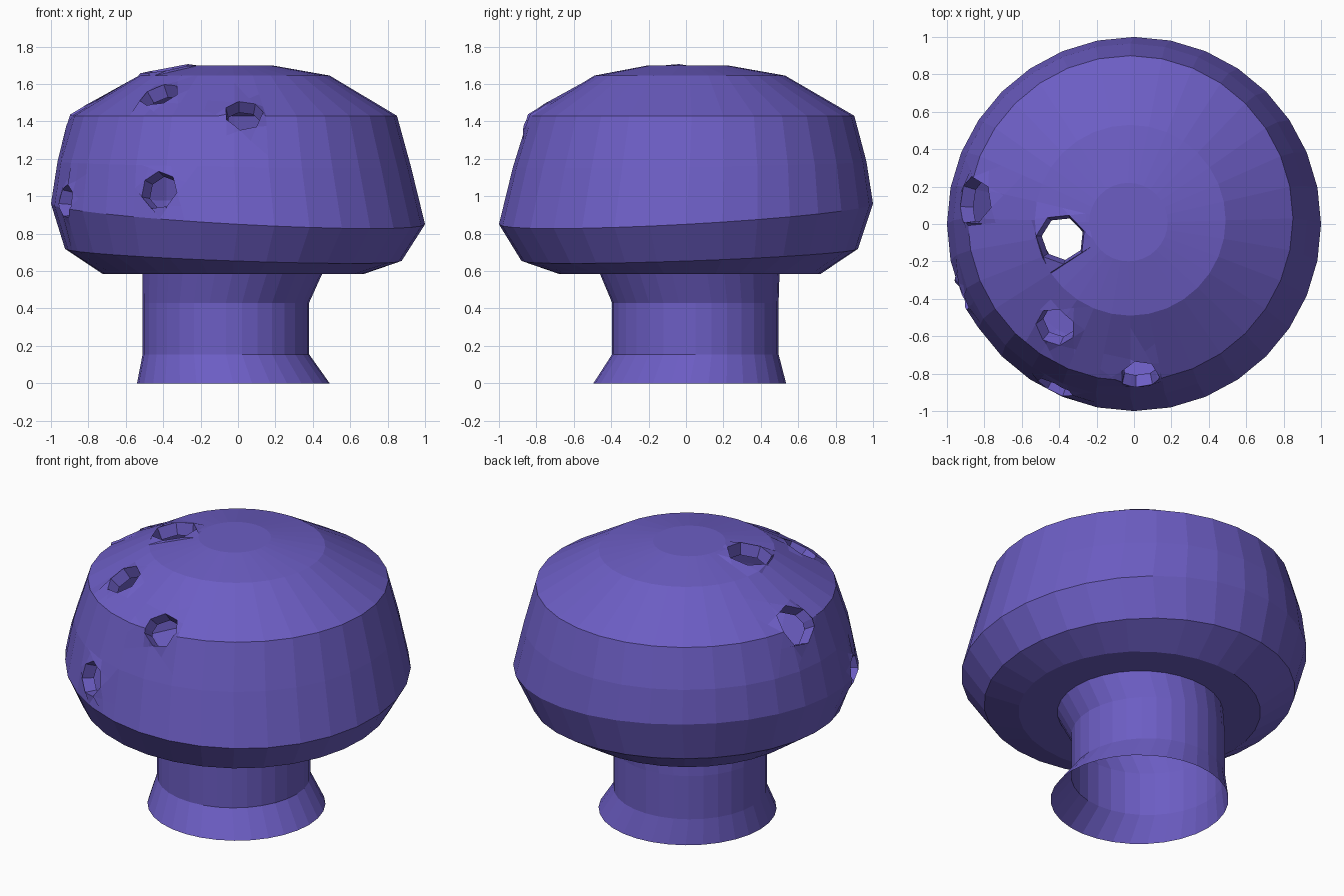
import bpy, bmesh, math
from mathutils import Vector

if "Cube" in bpy.data.objects:
    bpy.data.objects.remove(bpy.data.objects["Cube"])

SIDES = 32

purple = bpy.data.materials.new("purple")
purple.diffuse_color = (0.15, 0.11, 0.55, 1)
purple.use_nodes = True
purple.node_tree.nodes["Principled BSDF"].inputs["Base Color"].default_value = purple.diffuse_color


def ring(bm, cx, cy, z, r, tilt):
    """One circle of vertices; tilt slopes it up towards back left."""
    pts = []
    for i in range(SIDES):
        a = 2 * math.pi * i / SIDES
        x, y = cx + r * math.cos(a), cy + r * math.sin(a)
        pts.append(bm.verts.new((x, y, z + tilt * (y - x))))
    return pts


def loft(bm, profile):
    """Skin between circles listed from bottom to top."""
    rings = [ring(bm, *p) for p in profile]
    for lo, hi in zip(rings, rings[1:]):
        for i in range(SIDES):
            j = (i + 1) % SIDES
            bm.faces.new((lo[i], lo[j], hi[j], hi[i]))
    return rings


def cut_hole(bm, centre, normal, radius, sides=7):
    """Cut a polygonal hole in the shell and fold a short rim inwards."""
    c, n = Vector(centre), Vector(normal).normalized()
    u = n.orthogonal().normalized()
    v = n.cross(u)
    dirs = [u * math.cos(2 * math.pi * k / sides) + v * math.sin(2 * math.pi * k / sides)
            for k in range(sides)]
    apothem = radius * math.cos(math.pi / sides)

    def near():
        out = []
        for f in bm.faces:
            offs = [p.co - c for p in f.verts]
            if f.normal.dot(n) < 0.3 or min(abs(o.dot(n)) for o in offs) > 0.4:
                continue
            if all(min(o.dot(d) for o in offs) < apothem for d in dirs):
                out.append(f)
        return out

    for d in dirs:
        faces = near()
        geom = list({e for f in faces for e in f.edges} | {p for f in faces for p in f.verts}) + faces
        bmesh.ops.bisect_plane(bm, geom=geom, dist=1e-5, plane_co=c + d * apothem, plane_no=d)
        bm.normal_update()

    inside = [f for f in near()
              if all((f.calc_center_median() - c).dot(d) < apothem - 1e-4 for d in dirs)]
    loop = {e for f in inside for e in f.edges if sum(g in inside for g in e.link_faces) == 1}
    bmesh.ops.delete(bm, geom=inside, context='FACES')
    edges = [e for e in loop if e.is_valid]
    outer = {p for e in edges for p in e.verts}
    new = bmesh.ops.extrude_edge_only(bm, edges=edges)["geom"]
    for p in new:
        if isinstance(p, bmesh.types.BMVert):
            o = p.co - c
            side = o - n * o.dot(n)
            p.co -= side * 0.15 + n * 0.06
    for p in outer:
        p.co += n * 0.012
    bm.normal_update()


def finish(bm, name):
    me = bpy.data.meshes.new(name)
    bm.to_mesh(me)
    bm.free()
    me.materials.append(purple)
    ob = bpy.data.objects.new(name, me)
    bpy.context.collection.objects.link(ob)


# Stem: open tube, flared at the foot and under the cap
bm = bmesh.new()
loft(bm, [(-.025, .02, 0, .515, 0), (-.065, .05, .155, .445, 0),
          (-.065, .05, .43, .445, 0), (-.03, .02, .585, .48, 0)])
finish(bm, "stem")

# Cap: hollow shell with slightly tilted lower rings
bm = bmesh.new()
rings = loft(bm, [(-.03, .02, .585, .48, 0), (-.02, .02, .585, .54, 0),
                  (-.025, .02, .585, .70, 0), (-.025, .02, .685, .90, .036),
                  (0, 0, .905, 1.0, .055), (-.02, .02, 1.17, .945, .015),
                  (-.02, .03, 1.43, .87, 0), (-.02, .02, 1.645, .51, 0),
                  (-.03, .01, 1.70, .21, 0)])
bm.faces.new(rings[-1])
bm.normal_update()

# Holes: centre, direction, radius
for centre, normal, radius in [
        ((-.39, -.08, 1.67), (-.15, -.03, 1), .135),
        ((-.42, -.55, 1.54), (-.35, -.45, .82), .11),
        ((.03, -.78, 1.41), (.02, -.75, .65), .105),
        ((-.42, -.87, 1.03), (-.42, -.88, .2), .105),
        ((-.90, -.37, .97), (-.92, -.38, .1), .09),
        ((-.85, .12, 1.42), (-.85, .12, .6), .13)]:
    cut_hole(bm, centre, normal, radius)
finish(bm, "cap")
